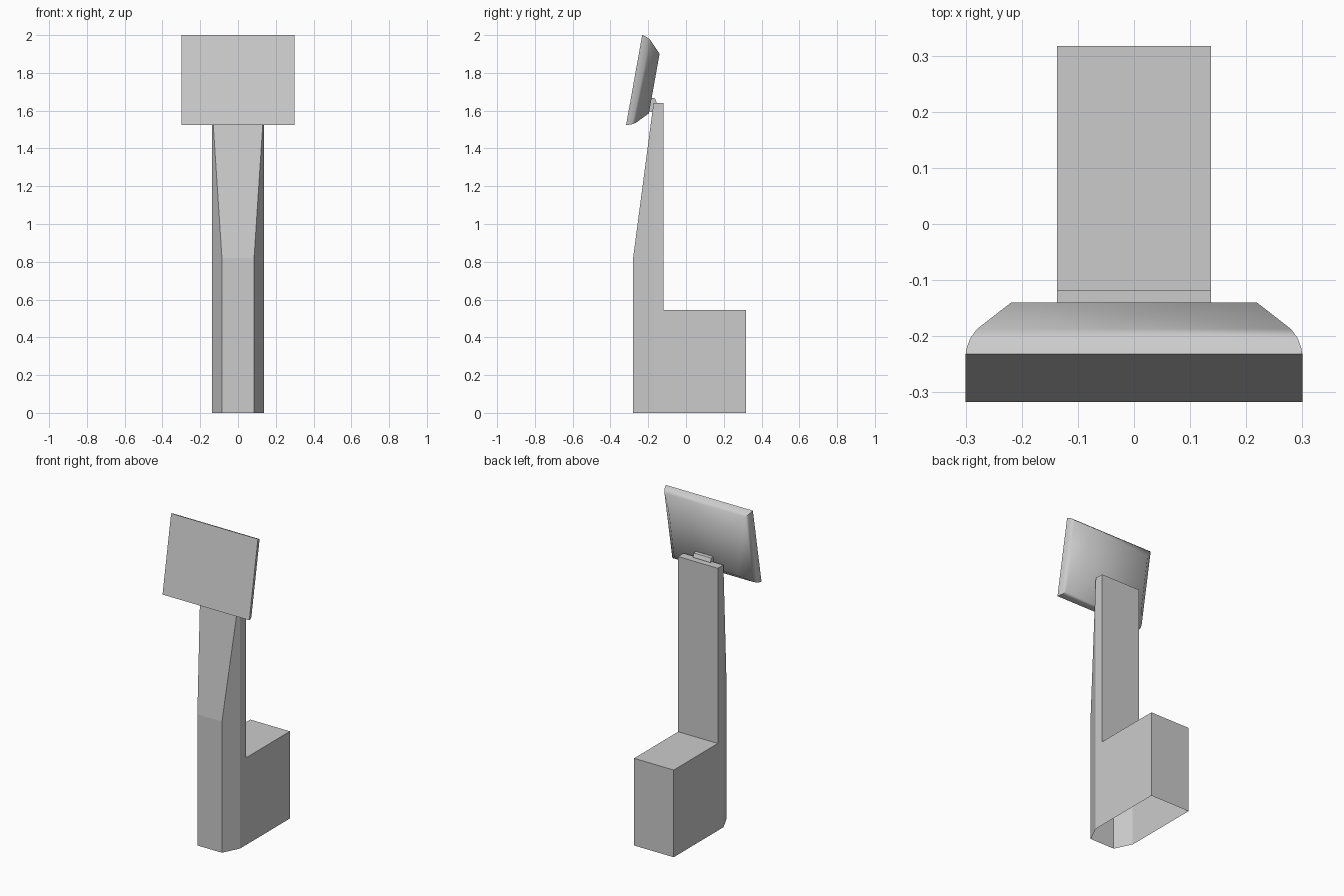
import bpy, bmesh, math
from mathutils import Vector

if "Cube" in bpy.data.objects:
    bpy.data.objects.remove(bpy.data.objects["Cube"])


def finish(bm, name, smooth_angle=None):
    bmesh.ops.recalc_face_normals(bm, faces=bm.faces[:])
    mesh = bpy.data.meshes.new(name)
    bm.to_mesh(mesh)
    bm.free()
    ob = bpy.data.objects.new(name, mesh)
    bpy.context.collection.objects.link(ob)
    if smooth_angle:
        bpy.ops.object.select_all(action='DESELECT')
        ob.select_set(True)
        bpy.context.view_layer.objects.active = ob
        bpy.ops.object.shade_smooth_by_angle(angle=math.radians(smooth_angle))
    return ob


def loft(bm, rings):
    """Skin closed rings of points and cap both ends."""
    loops = [[bm.verts.new(p) for p in ring] for ring in rings]
    for a, b in zip(loops, loops[1:]):
        for i in range(len(a)):
            j = (i + 1) % len(a)
            bm.faces.new((a[i], a[j], b[j], b[i]))
    bm.faces.new(loops[0])
    bm.faces.new(loops[-1])


# Pedestal: side profile (y, z) extruded across x
W = 0.137
profile = [(-0.28, 0), (0.317, 0), (0.317, 0.545), (-0.118, 0.545),
           (-0.118, 1.64), (-0.172, 1.64), (-0.28, 0.82)]
bm = bmesh.new()
loft(bm, [[(x, y, z) for y, z in profile] for x in (-W, W)])
# Chamfer both vertical front corners
for s in (-1, 1):
    cut = bmesh.ops.bisect_plane(
        bm, geom=bm.verts[:] + bm.edges[:] + bm.faces[:],
        plane_co=(s * 0.085, -0.28, 0), plane_no=(s * 0.105, -0.052, 0),
        clear_outer=True)
    edges = [e for e in cut["geom_cut"] if isinstance(e, bmesh.types.BMEdge)]
    bmesh.ops.holes_fill(bm, edges=edges, sides=0)
# The underside is open
bmesh.ops.recalc_face_normals(bm, faces=bm.faces[:])
under = [f for f in bm.faces if all(v.co.z < 1e-4 for v in f.verts)]
bmesh.ops.delete(bm, geom=under, context='FACES_ONLY')
finish(bm, "pedestal")

# Tilted frame for the screen: u runs up the front face, n towards the back
TILT = math.atan2(0.085, 0.475)
C, S = math.cos(TILT), math.sin(TILT)
H = math.hypot(0.085, 0.475)


def tilted(x, u, n):
    return Vector((x, -0.317 + u * S + n * C, 1.525 + u * C - n * S))


# Screen: flat front, rounded and tapered back
bm = bmesh.new()
rings = []
for inset, depth in [(0, 0), (0.002, 0.012), (0.008, 0.03), (0.02, 0.049), (0.081, 0.108)]:
    x, lo, hi = 0.3 - inset, inset, H - inset
    rings.append([tilted(*p, depth) for p in ((-x, lo), (x, lo), (x, hi), (-x, hi))])
loft(bm, rings)
finish(bm, "screen", 70)

# Mounting bracket between screen and pedestal
bm = bmesh.new()
section = [(0.09, 0.1), (0.165, 0.1), (0.165, 0.126), (0.145, 0.138), (0.09, 0.138)]
loft(bm, [[tilted(x, u, n) for u, n in section] for x in (-0.06, 0.06)])
finish(bm, "mounting_bracket")
